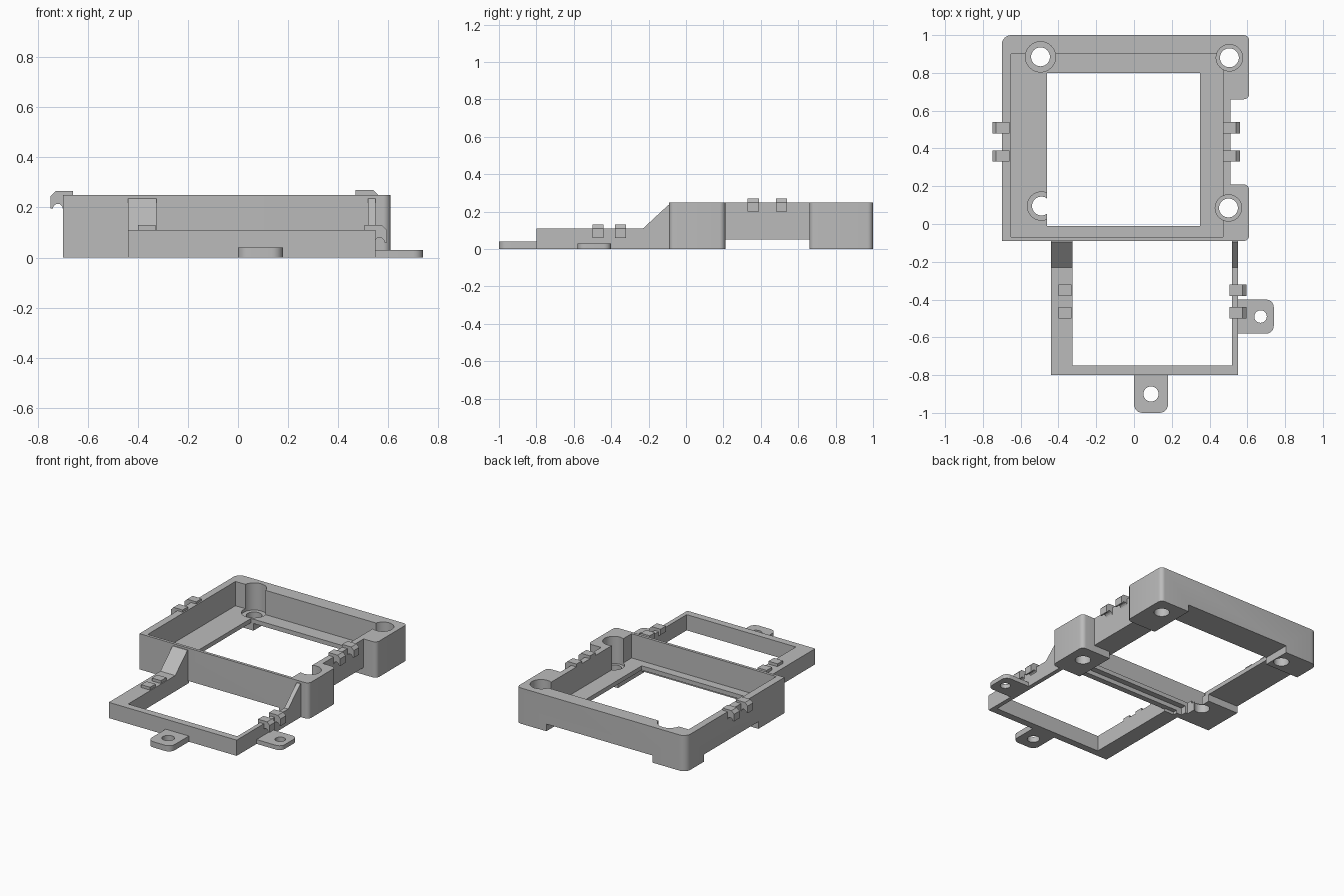
import bpy, bmesh, math
from mathutils import Vector

old = bpy.data.objects.get("Cube")
if old:
    bpy.data.objects.remove(old, do_unlink=True)

grey = bpy.data.materials.new("plain grey")
grey.use_nodes = True
COLOUR = (0.5, 0.5, 0.5, 1)
grey.diffuse_color = COLOUR
grey.node_tree.nodes["Principled BSDF"].inputs["Base Color"].default_value = COLOUR


def prism(name, pts, a, b, axis="z"):
    """Extrude a flat outline between a and b along an axis."""
    place = {"z": lambda p, t: (p[0], p[1], t),
             "y": lambda p, t: (p[0], t, p[1]),
             "x": lambda p, t: (t, p[0], p[1])}[axis]
    bm = bmesh.new()
    face = bm.faces.new([bm.verts.new(place(p, a)) for p in pts])
    ext = bmesh.ops.extrude_face_region(bm, geom=[face])
    top = [v for v in ext["geom"] if isinstance(v, bmesh.types.BMVert)]
    shift = Vector(place((0, 0), b - a))
    bmesh.ops.translate(bm, verts=top, vec=shift)
    bmesh.ops.recalc_face_normals(bm, faces=bm.faces)
    mesh = bpy.data.meshes.new(name)
    bm.to_mesh(mesh)
    bm.free()
    mesh.materials.append(grey)
    ob = bpy.data.objects.new(name, mesh)
    bpy.context.collection.objects.link(ob)
    return ob


def box(name, x, y, z):
    return prism(name, [(x[0], y[0]), (x[1], y[0]), (x[1], y[1]), (x[0], y[1])], *z)


def disc(name, x, y, r, z):
    turn = [math.tau * i / 40 for i in range(40)]
    return prism(name, [(x + r * math.cos(t), y + r * math.sin(t)) for t in turn], *z)


def rounded(corners, steps=6):
    """Outline from (x, y, radius) corners that turn at right angles."""
    out = []
    for i, (x, y, r) in enumerate(corners):
        p = Vector((x, y))
        if not r:
            out.append(p)
            continue
        u = (Vector(corners[i - 1][:2]) - p).normalized() * r
        v = (Vector(corners[(i + 1) % len(corners)][:2]) - p).normalized() * r
        for k in range(steps + 1):
            t = math.pi / 2 * k / steps
            out.append(p + u * (1 - math.sin(t)) + v * (1 - math.cos(t)))
    return out


def cut(ob, *cutters):
    bpy.context.view_layer.objects.active = ob
    for c in cutters:
        c.hide_render = True
        mod = ob.modifiers.new("cut", "BOOLEAN")
        mod.operation, mod.solver, mod.object = "DIFFERENCE", "EXACT", c
        bpy.ops.object.modifier_apply(modifier=mod.name)
        bpy.data.objects.remove(c, do_unlink=True)


def smooth(ob):
    bpy.ops.object.select_all(action="DESELECT")
    ob.select_set(True)
    bpy.context.view_layer.objects.active = ob
    bpy.ops.object.shade_smooth_by_angle(angle=math.radians(30))


# Large tray with a recessed right side
tray = prism("large_tray", rounded([
    (-0.70, -0.09, 0), (0.61, -0.09, 0.03), (0.61, 0.21, 0.03), (0.51, 0.21, 0),
    (0.51, 0.66, 0), (0.61, 0.66, 0.03), (0.61, 1, 0.03), (-0.70, 1, 0.05)]), 0, 0.25)
cut(tray,
    box("cavity", (-0.65, 0.47), (-0.07, 0.90), (0.08, 0.4)),
    box("window", (-0.46, 0.35), (-0.01, 0.80), (-0.1, 0.2)),
    box("gap_between_feet", (-0.44, 0.38), (-0.05, 1.1), (-0.1, 0.05)),
    box("right_gap", (0.2, 0.8), (0.21, 0.66), (-0.1, 0.05)),
    box("left_gap", (-0.9, -0.3), (0.20, 0.80), (-0.1, 0.05)),
    box("front_lip_gap", (-0.40, 0.38), (-0.2, 0), (-0.1, 0.02)))

# Screw holes with wide pockets above them
for x, y, r in [(-0.495, 0.885, 0.08), (0.505, 0.88, 0.07),
                (-0.49, 0.095, 0.075), (0.50, 0.085, 0.07)]:
    cut(tray, disc("pocket", x, y, r, (0.06, 0.4)), disc("hole", x, y, 0.05, (-0.1, 0.2)))
smooth(tray)

# Small front frame whose side walls ramp up to the tray
frame = prism("front_frame", [(-0.80, 0), (-0.08, 0), (-0.08, 0.235), (-0.095, 0.235),
                              (-0.23, 0.11), (-0.80, 0.11)], -0.44, 0.55, "x")
cut(frame, box("frame_window", (-0.325, 0.52), (-0.75, 0), (-0.1, 0.4)))

# Mounting tabs
right_tab = prism("right_tab", rounded([
    (0.54, -0.58, 0), (0.74, -0.58, 0.04), (0.74, -0.40, 0.04), (0.54, -0.40, 0)]), 0, 0.03)
cut(right_tab, disc("hole", 0.67, -0.49, 0.033, (-0.1, 0.1)))
smooth(right_tab)
front_tab = prism("front_tab", rounded([
    (0, -0.79, 0), (0, -1, 0.045), (0.18, -1, 0.045), (0.18, -0.79, 0)]), 0, 0.04)
cut(front_tab, disc("hole", 0.09, -0.90, 0.04, (-0.1, 0.1)))
smooth(front_tab)


def hook(name, x, side, top, y):
    """Cable hook that reaches out over a wall, with a hollow underside."""
    shape = [(-0.04, -0.04), (-0.04, 0), (0.03, 0), (0.05, -0.02), (0.05, -0.07)]
    for k in range(7):
        t = math.pi * k / 6
        shape.append((0.02 + 0.02 * math.cos(t), -0.07 + 0.02 * math.sin(t)))
    prism(name, [(x + side * px, top + pz) for px, pz in shape], y, y + 0.06, "y")


# Paired hooks on the tray and on the right of the frame
for name, x, side, top, y in [("tray_left_hook", -0.70, -1, 0.265, 0.33),
                              ("tray_right_hook", 0.51, 1, 0.27, 0.33),
                              ("frame_right_hook", 0.545, 1, 0.13, -0.50)]:
    for offset in (0, 0.15 if y > 0 else 0.12):
        hook(name, x, side, top, y + offset)

# Low blocks on the wide left rail
for y in (-0.50, -0.38):
    box("frame_left_block", (-0.40, -0.33), (y, y + 0.06), (0.09, 0.13))
